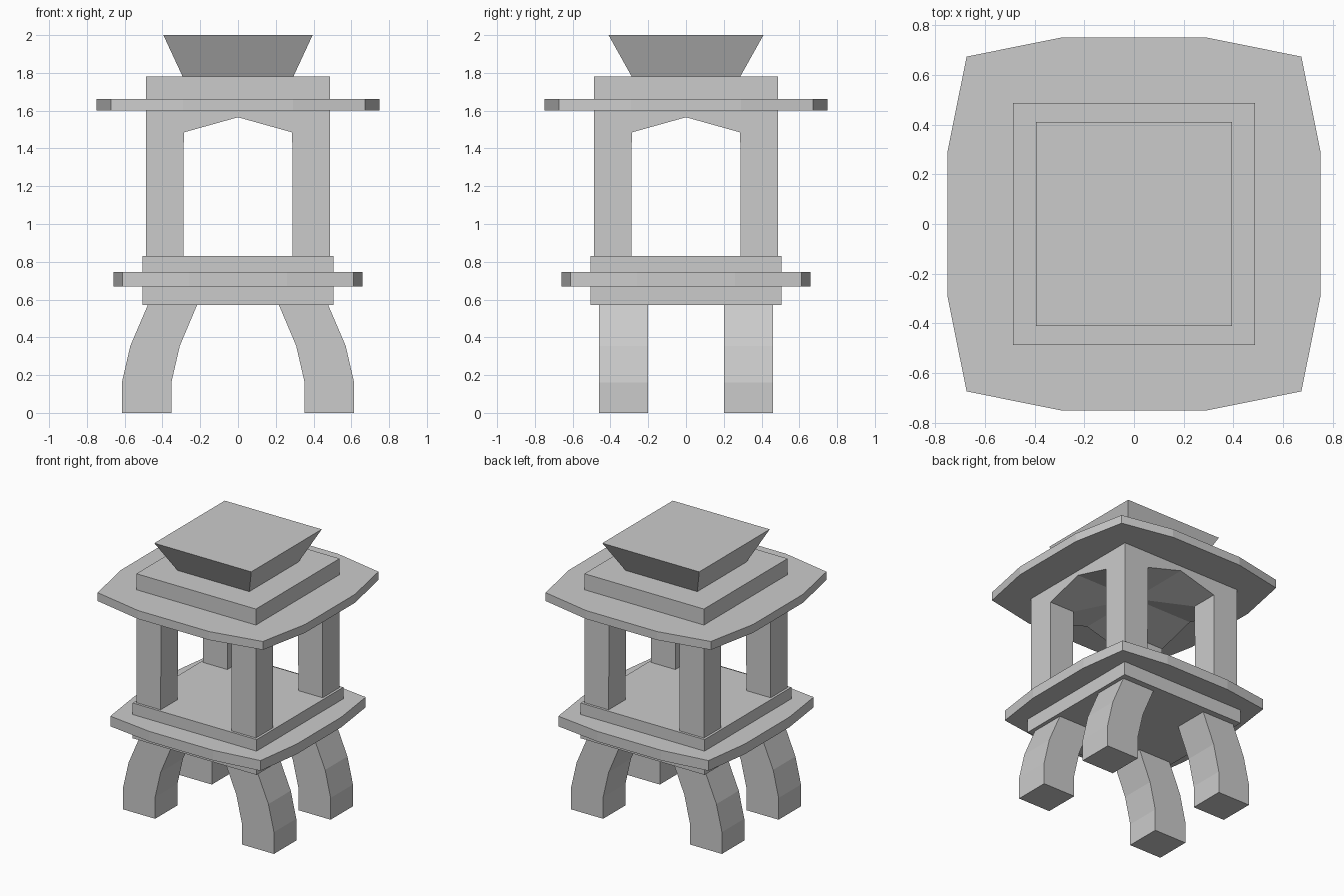
import bpy, bmesh
from mathutils import Matrix, Vector

if "Cube" in bpy.data.objects:
    bpy.data.objects.remove(bpy.data.objects["Cube"])


def add_object(name, bm):
    bmesh.ops.recalc_face_normals(bm, faces=bm.faces)
    mesh = bpy.data.meshes.new(name)
    bm.to_mesh(mesh)
    bm.free()
    ob = bpy.data.objects.new(name, mesh)
    bpy.context.collection.objects.link(ob)
    return ob


def extrude(name, points, direction, turn=None):
    """Extrude a closed 3D outline along a direction."""
    bm = bmesh.new()
    face = bm.faces.new([bm.verts.new(p) for p in points])
    new = bmesh.ops.extrude_face_region(bm, geom=[face], use_keep_orig=True)["geom"]
    bmesh.ops.translate(bm, vec=Vector(direction),
                        verts=[v for v in new if isinstance(v, bmesh.types.BMVert)])
    if turn:
        bm.transform(turn)
    return add_object(name, bm)


def frustum(name, bottom, top, z0, z1):
    """Block with half sizes (x, y) at the bottom and the top."""
    bm = bmesh.new()
    bmesh.ops.create_cube(bm, size=2)
    for v in bm.verts:
        (hx, hy), z = (top, z1) if v.co.z > 0 else (bottom, z0)
        v.co = (v.co.x * hx, v.co.y * hy, z)
    return add_object(name, bm)


def bowed_plate(name, half, corner, mid, z0, z1):
    """Square slab whose four sides bow outwards."""
    side = [(half, -mid), (half, mid), (corner, corner)]
    pts = []
    for _ in range(4):
        pts += [(x, y, z0) for x, y in side]
        side = [(-y, x) for x, y in side]
    return extrude(name, pts, (0, 0, z1 - z0))


# Curved legs
leg = [(0.615, 0), (0.615, 0.16), (0.57, 0.355), (0.478, 0.57),
       (0.217, 0.57), (0.308, 0.355), (0.353, 0.16), (0.353, 0)]
for sx, side in ((-1, "left"), (1, "right")):
    for y, end in ((-0.46, "front"), (0.2, "back")):
        extrude(f"{end}_{side}_leg", [(sx * x, y, z) for x, z in leg], (0, 0.26, 0))

# Base block and its bowed ledge
frustum("base_block", (0.505, 0.505), (0.505, 0.505), 0.57, 0.83)
bowed_plate("base_ledge", 0.66, 0.612, 0.26, 0.67, 0.745)

# Light chamber: block with two crossing peaked openings
chamber = frustum("light_chamber", (0.487, 0.487), (0.487, 0.487), 0.83, 1.78)
arch = [(-0.29, 0.7), (0.29, 0.7), (0.287, 1.485), (0, 1.565), (-0.287, 1.485)]
for i, name in enumerate(("opening_cutter_front", "opening_cutter_side")):
    cutter = extrude(name, [(x, -1, z) for x, z in arch], (0, 2, 0),
                     Matrix.Rotation(i * 1.5707963, 4, "Z"))
    cutter.hide_render = True
    cutter.hide_set(True)
    mod = chamber.modifiers.new(name, "BOOLEAN")
    mod.operation = "DIFFERENCE"
    mod.solver = "EXACT"
    mod.object = cutter

# Roof slab and flared cap
bowed_plate("roof", 0.75, 0.673, 0.29, 1.60, 1.662)
frustum("roof_cap", (0.293, 0.287), (0.395, 0.41), 1.78, 2.0)
